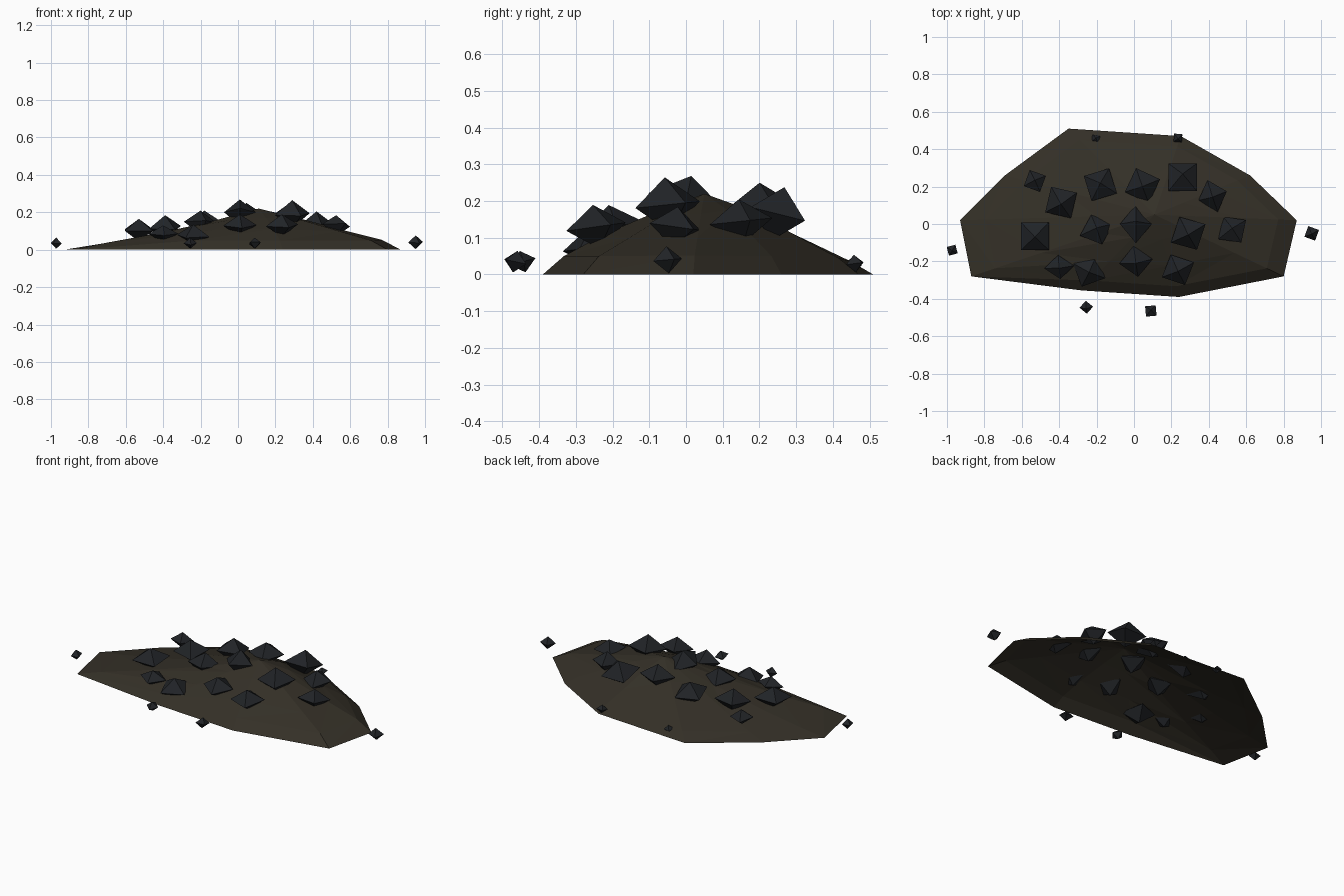
import bpy, bmesh, math
from mathutils import Vector, Matrix


def material(name, rgb):
    m = bpy.data.materials.new(name)
    m.diffuse_color = (*rgb, 1)
    return m


dirt = material("dirt", (0.034, 0.029, 0.020))
coal = material("coal", (0.015, 0.017, 0.020))


def finish(bm, name, mat):
    bmesh.ops.recalc_face_normals(bm, faces=bm.faces)
    me = bpy.data.meshes.new(name)
    bm.to_mesh(me)
    bm.free()
    me.materials.append(mat)
    ob = bpy.data.objects.new(name, me)
    bpy.context.collection.objects.link(ob)
    return ob


# Dirt mound: faceted shell, open underneath, rising in rings to an off-centre peak
outline = [(-0.93, 0.02), (-0.87, -0.28), (-0.28, -0.355), (0.24, -0.39), (0.80, -0.28),
           (0.87, 0.02), (0.62, 0.26), (0.25, 0.47), (-0.35, 0.51), (-0.69, 0.26)]
peak = Vector((0.11, 0.05, 0.22))
rings = [(0.87, [0.02, 0.03, 0.05, 0.05, 0.05, 0.052, 0.05, 0.045, 0.035, 0.025]),
         (0.62, [0.065, 0.075, 0.105, 0.11, 0.10, 0.10, 0.105, 0.10, 0.09, 0.075]),
         (0.30, [0.135, 0.14, 0.165, 0.17, 0.165, 0.165, 0.175, 0.175, 0.16, 0.15])]
bm = bmesh.new()
loops = [[bm.verts.new((x, y, 0)) for x, y in outline]]
for s, zs in rings:
    loops.append([bm.verts.new((peak.x + (x - peak.x) * s, peak.y + (y - peak.y) * s, z))
                  for (x, y), z in zip(outline, zs)])
top = bm.verts.new(peak)
n = len(outline)
for a, b in zip(loops, loops[1:]):
    for i in range(n):
        j = (i + 1) % n
        bm.faces.new((a[i], a[j], b[j]))
        bm.faces.new((a[i], b[j], b[i]))
for i in range(n):
    bm.faces.new((loops[-1][i], loops[-1][(i + 1) % n], top))
finish(bm, "dirt_mound", dirt)


# Coal lump: eight-sided nugget, rotated and slightly tilted
def lump(name, x, y, z, rx, ry, rz, turn, tilt):
    bm = bmesh.new()
    ring = [bm.verts.new((rx * math.cos(k * math.pi / 2), ry * math.sin(k * math.pi / 2), 0))
            for k in range(4)]
    up, down = bm.verts.new((0, 0, rz)), bm.verts.new((0, 0, -rz))
    for k in range(4):
        bm.faces.new((ring[k], ring[(k + 1) % 4], up))
        bm.faces.new((ring[(k + 1) % 4], ring[k], down))
    rot = Matrix.Rotation(math.radians(tilt), 4, 'X') @ Matrix.Rotation(math.radians(turn), 4, 'Z')
    bm.transform(Matrix.Translation((x, y, z)) @ rot)
    finish(bm, name, coal)


# Lumps lying on the mound: x, y, z, radii, turn, tilt
heap = [(0.01, 0.00, 0.20, 0.085, 0.105, 0.07, 0, -12),
        (-0.53, -0.065, 0.105, 0.105, 0.105, 0.06, 45, 4),
        (-0.39, 0.115, 0.12, 0.10, 0.10, 0.065, 32, 8),
        (-0.53, 0.23, 0.10, 0.065, 0.065, 0.045, 25, -6),
        (-0.18, 0.21, 0.145, 0.10, 0.10, 0.065, 62, -8),
        (0.045, 0.205, 0.185, 0.10, 0.10, 0.065, 20, 4),
        (0.26, 0.25, 0.165, 0.108, 0.108, 0.075, 45, -14),
        (0.42, 0.15, 0.145, 0.08, 0.09, 0.06, 18, 6),
        (0.29, -0.05, 0.19, 0.105, 0.10, 0.075, 28, 6),
        (0.525, -0.03, 0.13, 0.09, 0.085, 0.055, 35, -8),
        (-0.20, -0.03, 0.145, 0.095, 0.085, 0.065, 20, -8),
        (-0.40, -0.23, 0.085, 0.08, 0.065, 0.045, 5, 8),
        (-0.24, -0.25, 0.075, 0.095, 0.095, 0.06, 65, 8),
        (0.01, -0.20, 0.13, 0.09, 0.085, 0.06, 8, 10),
        (0.235, -0.245, 0.13, 0.095, 0.09, 0.06, 25, 8)]
for i, c in enumerate(heap):
    lump(f"coal_lump_{i + 1}", *c)

# Small crumbs scattered round the edge
crumbs = [(-0.972, -0.14, 0.035, 0.034, 0.034, 0.03, 60, 5),
          (0.95, -0.05, 0.04, 0.043, 0.043, 0.037, 25, 5),
          (-0.255, -0.445, 0.035, 0.036, 0.036, 0.03, 5, 15),
          (0.09, -0.465, 0.035, 0.04, 0.04, 0.03, 50, -12),
          (-0.205, 0.455, 0.028, 0.029, 0.029, 0.022, 35, -10),
          (0.235, 0.46, 0.03, 0.031, 0.031, 0.024, 40, 8)]
for i, c in enumerate(crumbs):
    lump(f"coal_crumb_{i + 1}", *c)
